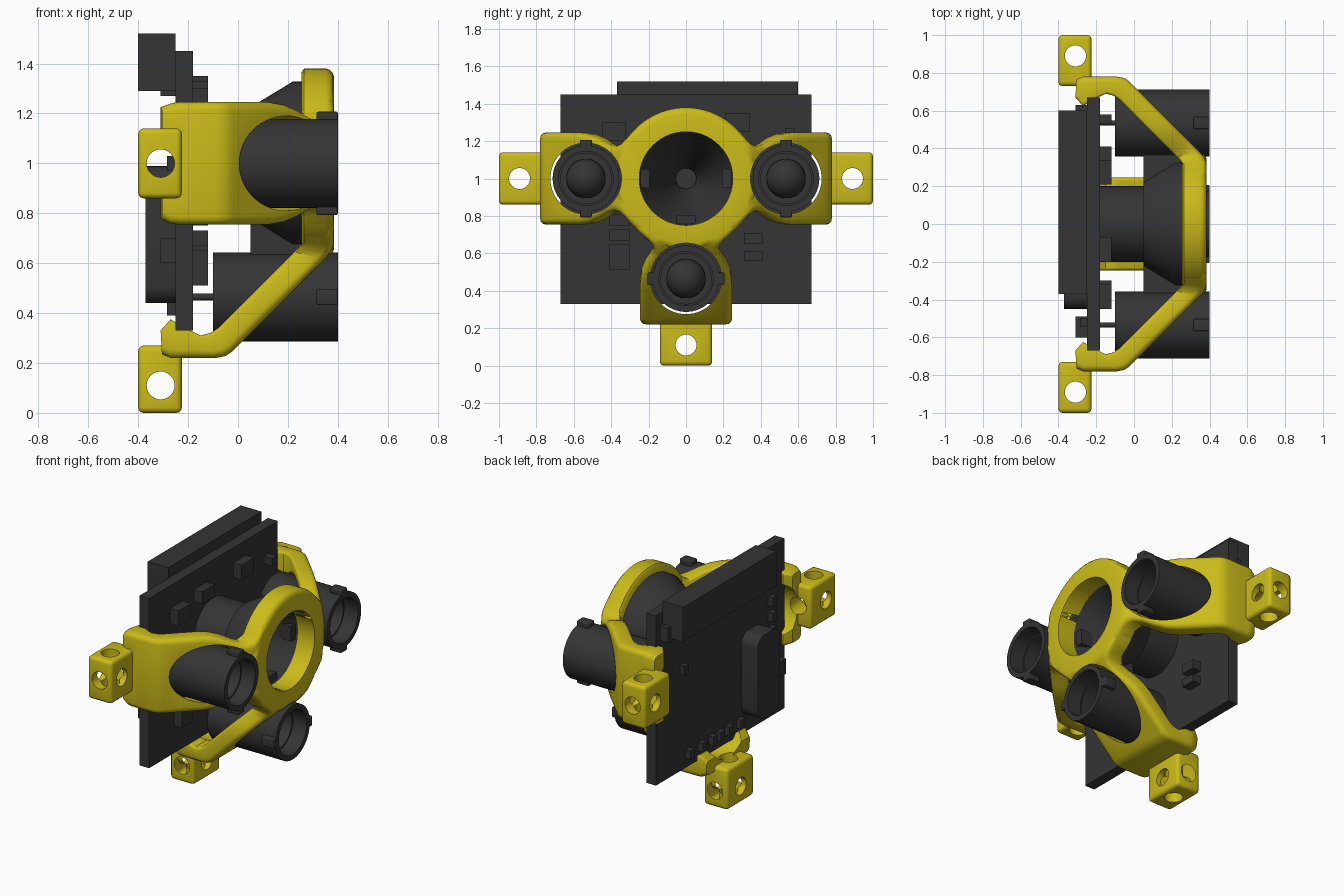
import bpy, bmesh
from math import pi, cos, sin
from mathutils import Matrix, Vector

if "Cube" in bpy.data.objects:
    bpy.data.objects.remove(bpy.data.objects["Cube"])

def material(name, col):
    m = bpy.data.materials.new(name)
    m.diffuse_color = (*col, 1)
    m.use_nodes = True
    m.node_tree.nodes["Principled BSDF"].inputs["Base Color"].default_value = m.diffuse_color
    return m

YELLOW = material("yellow_plastic", (0.6, 0.5, 0.01))
DARK = material("dark_plastic", (0.035, 0.035, 0.035))
UP = Matrix.Translation((0, 0, 1))
ARMS = {"left": pi, "right": 0, "bottom": -pi / 2}

def spin(a):
    # local (x, radius, side) frame of an arm, turned about the central axis
    return UP @ Matrix.Rotation(a, 4, 'X')

def finish(name, bm, mat, M=Matrix(), smooth=True):
    bmesh.ops.remove_doubles(bm, verts=bm.verts, dist=1e-5)
    bmesh.ops.recalc_face_normals(bm, faces=bm.faces)
    me = bpy.data.meshes.new(name)
    bm.to_mesh(me)
    bm.free()
    me.transform(M)
    ob = bpy.data.objects.new(name, me)
    bpy.context.collection.objects.link(ob)
    me.materials.append(mat)
    if smooth:
        shade(ob)
    return ob

def shade(ob):
    bpy.ops.object.select_all(action='DESELECT')
    ob.select_set(True)
    bpy.context.view_layer.objects.active = ob
    bpy.ops.object.shade_smooth_by_angle(angle=0.62)

def loft(bm, rings, closed=False):
    vs = [[bm.verts.new(p) for p in r] for r in rings]
    n = len(vs[0])
    for a, b in zip(vs, vs[1:] + (vs[:1] if closed else [])):
        for i in range(n):
            bm.faces.new((a[i], a[(i + 1) % n], b[(i + 1) % n], b[i]))
    if not closed:
        bm.faces.new(vs[0])
        bm.faces.new(vs[-1])

def lathe(name, prof, mat, M=Matrix(), n=56, closed=False):
    # revolve (x, radius) points about the x axis
    bm = bmesh.new()
    loft(bm, [[(x, max(r, 1e-7) * cos(2 * pi * i / n), max(r, 1e-7) * sin(2 * pi * i / n))
               for i in range(n)] for x, r in prof], closed)
    bmesh.ops.remove_doubles(bm, verts=bm.verts, dist=1e-5)
    bad = [f for f in bm.faces if f.calc_area() < 1e-12]
    bmesh.ops.delete(bm, geom=bad, context='FACES')
    return finish(name, bm, mat, M)

def box(name, x, y, z, mat=DARK, bevel=0, M=Matrix()):
    bm = bmesh.new()
    bmesh.ops.create_cube(bm, size=1)
    for v in bm.verts:
        v.co = Vector([(lo + hi) / 2 + c * (hi - lo) for c, (lo, hi) in zip(v.co, (x, y, z))])
    if bevel:
        bmesh.ops.bevel(bm, geom=bm.edges[:], offset=bevel, segments=3, profile=0.5, affect='EDGES')
    return finish(name, bm, mat, M, bevel > 0)

def rod(r, lo, hi, M=Matrix(), mat=YELLOW, name="cutter", n=40):
    return lathe(name, [(lo, r), (hi, r)], mat, M, n)

def boolean(ob, other, op):
    m = ob.modifiers.new("bool", 'BOOLEAN')
    m.operation, m.object, m.solver = op, other, 'EXACT'
    bpy.context.view_layer.objects.active = ob
    bpy.ops.object.modifier_apply(modifier=m.name)
    bpy.data.objects.remove(other)

# --- Bracket: arm stations (outer r, outer x, inner r, inner x, half width)
STATIONS = [(.24, .383, .24, .262, .27), (.27, .383, .27, .262, .265), (.30, .383, .30, .262, .235),
            (.33, .382, .32, .258, .205), (.355, .37, .34, .24, .182), (.385, .345, .355, .225, .172),
            (.43, .30, .38, .20, .185), (.48, .25, .42, .16, .215), (.53, .20, .47, .11, .237),
            (.58, .15, .52, .06, .245), (.755, -.025, .66, -.08, .245), (.772, -.05, .68, -.11, .245),
            (.78, -.09, .69, -.15, .245), (.78, -.18, .67, -.19, .245), (.78, -.24, .64, -.245, .245),
            (.78, -.27, .625, -.27, .24), (.765, -.305, .67, -.31, .225)]

def arm_mesh(M):
    rings = []
    for ro, xo, ri, xi, w in STATIONS:
        o, i = Vector((xo, ro, 0)), Vector((xi, ri, 0))
        d = (o - i).normalized()
        t = Vector((0, 0, 1))
        ring = []
        for base, s, side, c, k0 in ((o, 1, 1, .032, 0), (o, 1, -1, .032, 1),
                                     (i, -1, -1, .015, 0), (i, -1, 1, .015, 1)):
            centre = base - d * s * c + t * side * (w - c)
            arc = [centre + c * (t * side * cos(k * pi / 6) + d * s * sin(k * pi / 6)) for k in range(4)]
            ring += arc[::-1] if k0 else arc
        rings.append(ring)
    bm = bmesh.new()
    loft(bm, rings)
    return finish("arm", bm, YELLOW, M)

bracket = lathe("bracket", [(.255, .235), (.255, .365), (.265, .38), (.35, .38), (.368, .375),
                            (.38, .362), (.385, .345), (.385, .235)], YELLOW, UP, 72, True)
for a in ARMS.values():
    boolean(bracket, arm_mesh(spin(a)), 'UNION')
    boolean(bracket, box("lug", (-.4, -.225), (.73, 1), (-.14, .14), YELLOW, .022, spin(a)), 'UNION')
boolean(bracket, rod(.25, .1, .6, UP, n=72), 'DIFFERENCE')
for a in ARMS.values():
    M = spin(a)
    hub = M @ Matrix.Translation((-.31, .89, 0))
    boolean(bracket, rod(.19, -.6, .6, M @ Matrix.Translation((0, .535, 0)), n=56), 'DIFFERENCE')
    boolean(bracket, rod(.056, -.2, .2, hub), 'DIFFERENCE')
    boolean(bracket, rod(.056, -.35, .2, hub @ Matrix.Rotation(pi / 2, 4, 'Z')), 'DIFFERENCE')
    boolean(bracket, rod(.056, -.2, .2, hub @ Matrix.Rotation(pi / 2, 4, 'Y')), 'DIFFERENCE')
shade(bracket)

# --- Central funnel with cylindrical back
lathe("centre_funnel", [(-.18, .2), (.05, .2), (.05, .225), (.22, .328), (.262, .328), (.262, .25),
                        (-.1, .055), (-.12, .055), (-.12, 0)], DARK, UP, 64)

# --- Three lamp tubes with tabs, pins and a web to the funnel
dome = [(.1 + .105 * sin(k * pi / 16), .105 * cos(k * pi / 16)) for k in range(9)]
for name, a in ARMS.items():
    M = spin(a) @ Matrix.Translation((0, .535, 0))
    lathe(name + "_tube", [(-.1, .178), (.4, .178), (.4, .145), (.3, .145), (.3, .135),
                           (.08, .135), (.08, .105)] + dome, DARK, M)
    for s in (-1, 1):
        box(name + "_tube_tab", (.315, .4), (-.032, .032), sorted((s * .165, s * .207)), DARK, .006, M)
        rod(.014, -.19, -.09, M @ Matrix.Translation((0, 0, s * .05)), DARK, name + "_pin", 12)
    box(name + "_web", (.05, .25), (-.34, -.17), (-.05, .05), M=M)

# --- Circuit board, top connector, rear chip
box("circuit_board", (-.25, -.18), (-.67, .67), (.33, 1.45))
box("top_connector", (-.40, -.25), (-.37, .60), (1.29, 1.52))
bm = bmesh.new()
pts = [(y0 + .07 * cos(q), z0 + .07 * sin(q)) for y0, z0, q0 in
       ((-.29, .92, 0), (-.38, .92, 1), (-.38, .51, 2), (-.29, .51, 3))
       for q in [(q0 + k / 5) * pi / 2 for k in range(6)]]
loft(bm, [[(x, y, z) for y, z in pts] for x in (-.37, -.25)])
finish("rear_crystal", bm, DARK)

# --- Small components: (y0, y1, z0, z1) on the front, (y, z) on the back
for y0, y1, z0, z1 in ((-.41, -.30, .51, .65), (-.41, -.30, .67, .73), (-.41, -.30, .75, .81),
                       (.31, .41, .56, .61), (.31, .41, .65, .71), (-.45, -.32, 1.2, 1.3),
                       (.53, .58, 1.22, 1.27), (.21, .34, 1.25, 1.35), (-.2, -.07, 1.25, 1.33)):
    box("front_component", (-.18, -.12), (y0, y1), (z0, z1))
for y, z in ((.34, .42), (.21, .42), (.10, .42), (.02, .42), (-.07, .42), (-.19, .42),
             (-.52, .82), (-.52, .90), (-.52, 1.0), (-.52, 1.1), (.40, 1.0)):
    box("rear_component", (-.285, -.25), (y - .022, y + .022), (z - .03, z + .03))
box("rear_part_low", (-.31, -.25), (-.60, -.49), (.6, .7))
box("rear_part_high", (-.31, -.25), (.55, .63), (1.27, 1.37))
box("rear_strip", (-.29, -.25), (-.3, .5), (1.29, 1.45))
